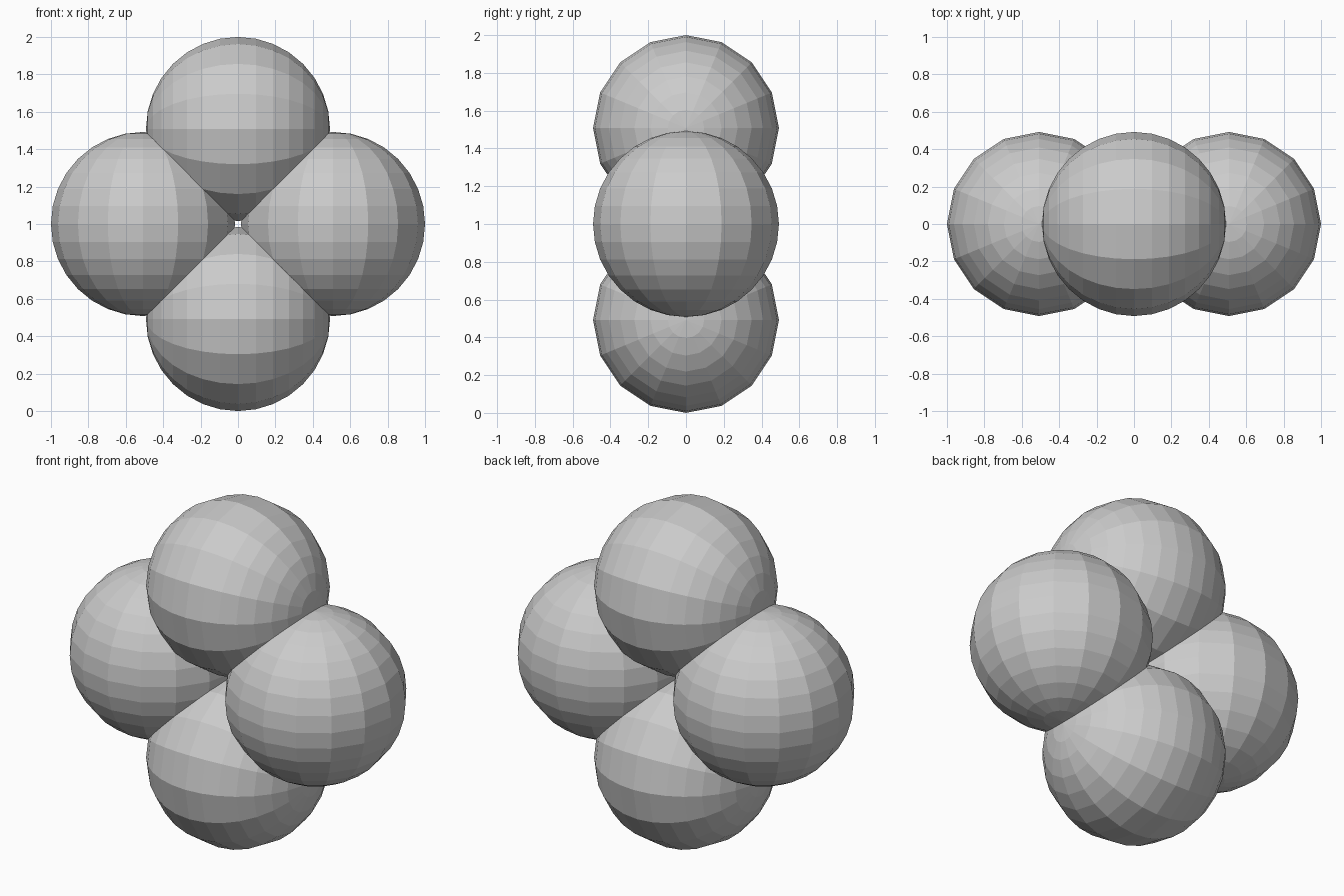
import bpy
from math import pi

if "Cube" in bpy.data.objects:
    bpy.data.objects.remove(bpy.data.objects["Cube"])

R = 0.492       # ball radius
D = 1.0 - R     # distance of each ball from the middle


def ball(name, x, z, tilt):
    # low-poly ball, 16 segments by 16 rings, flat faces
    bpy.ops.mesh.primitive_uv_sphere_add(
        segments=16, ring_count=16, radius=R,
        location=(x, 0, z), rotation=(0, tilt, 0))
    bpy.context.object.name = name


# side balls have upright poles, upper and lower balls have poles along x
for side, s in (("right", 1), ("left", -1)):
    ball(side + "_ball", s * D, 1, 0)
for side, s in (("top", 1), ("bottom", -1)):
    ball(side + "_ball", 0, 1 + s * D, pi / 2)
